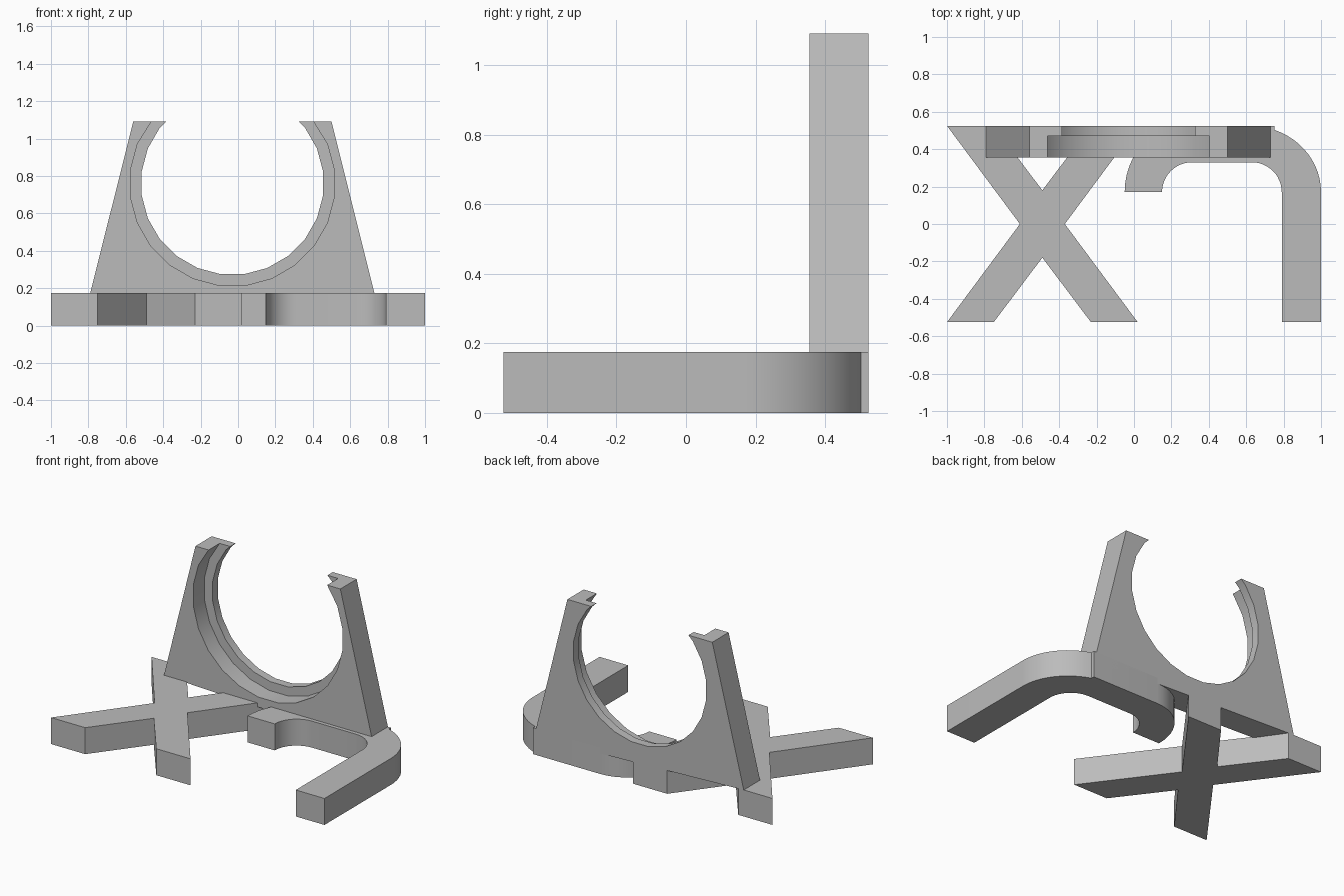
import bpy, bmesh, math
from mathutils import Vector

if "Cube" in bpy.data.objects:
    bpy.data.objects.remove(bpy.data.objects["Cube"])

BACK, FRONT, LEDGE = 0.525, 0.355, 0.47
FOOT_HEIGHT, TOP = 0.175, 1.09

grey = bpy.data.materials.new("plain_grey")
grey.use_nodes = True
grey.diffuse_color = (0.5, 0.5, 0.5, 1)
grey.node_tree.nodes["Principled BSDF"].inputs["Base Color"].default_value = grey.diffuse_color


def prism(name, outline, offset):
    """Extrude a closed outline along an offset vector."""
    bm = bmesh.new()
    face = bm.faces.new([bm.verts.new(p) for p in outline])
    extruded = bmesh.ops.extrude_face_region(bm, geom=[face])
    moved = [g for g in extruded["geom"] if isinstance(g, bmesh.types.BMVert)]
    bmesh.ops.translate(bm, verts=moved, vec=Vector(offset))
    bmesh.ops.recalc_face_normals(bm, faces=bm.faces[:])
    mesh = bpy.data.meshes.new(name)
    bm.to_mesh(mesh)
    bm.free()
    mesh.materials.append(grey)
    obj = bpy.data.objects.new(name, mesh)
    bpy.context.collection.objects.link(obj)
    bpy.ops.object.select_all(action="DESELECT")
    bpy.context.view_layer.objects.active = obj
    obj.select_set(True)
    bpy.ops.object.shade_smooth_by_angle(angle=math.radians(30))
    return obj


def arc(cx, cy, rx, ry, start, end, steps=12):
    """Points along part of an ellipse, angles in degrees."""
    angles = [math.radians(start + (end - start) * i / steps) for i in range(steps + 1)]
    return [(cx + rx * math.cos(a), cy + ry * math.sin(a)) for a in angles]


# Crossed foot: one quarter of the outline mirrored around its centre
cross_x = -0.49
quarter = [(0.12, 0), (0.51, BACK), (0.26, BACK), (0, 0.18)]
upper = quarter + [(-x, y) for x, y in reversed(quarter[:3])]
cross = upper + [(x, -y) for x, y in reversed(upper[1:-1])]
prism("crossed_foot", [(cross_x + x, y, 0) for x, y in cross], (0, 0, FOOT_HEIGHT))

# Hooked foot: straight leg with a bend returning to a short end
hook = [(1, -BACK)] + arc(0.62, 0.17, 0.38, 0.355, 0, 70)
hook += [(0.75, BACK)] + arc(0.26, 0.17, 0.31, 0.355, 90, 180)
hook += arc(0.31, 0.17, 0.16, 0.16, 180, 90)
hook += arc(0.63, 0.17, 0.16, 0.16, 90, 0) + [(0.79, -BACK)]
prism("hooked_foot", [(x, y, 0) for x, y in hook], (0, 0, FOOT_HEIGHT))


# Upright cradle: tapered plate with an open, stepped round seat
def cradle(name, radius, y0, y1, sides=24):
    cx, cz = -0.03, 0.76
    outer_radius = radius / math.cos(math.pi / sides)
    reach = math.sqrt(radius ** 2 - (TOP - cz) ** 2)
    ring = arc(cx, cz, outer_radius, outer_radius, 180 / sides, 360 + 180 / sides, sides)
    ring = ring[:-1]
    ring.sort(key=lambda p: (math.atan2(p[1] - cz, p[0] - cx) - math.pi / 2) % math.tau)
    seat = [p for p in ring if p[1] < TOP - 0.01]
    profile = [(-0.56, TOP), (cx - reach, TOP)] + seat + [(cx + reach, TOP), (0.5, TOP)]
    profile += [(0.75, 0.09), (0.26, 0.135), (-0.79, FOOT_HEIGHT)]
    prism(name, [(x, y0, z) for x, z in profile], (0, y1 - y0, 0))


cradle("cradle_front", 0.545, FRONT, LEDGE)
cradle("cradle_rear_lip", 0.485, LEDGE, BACK)
